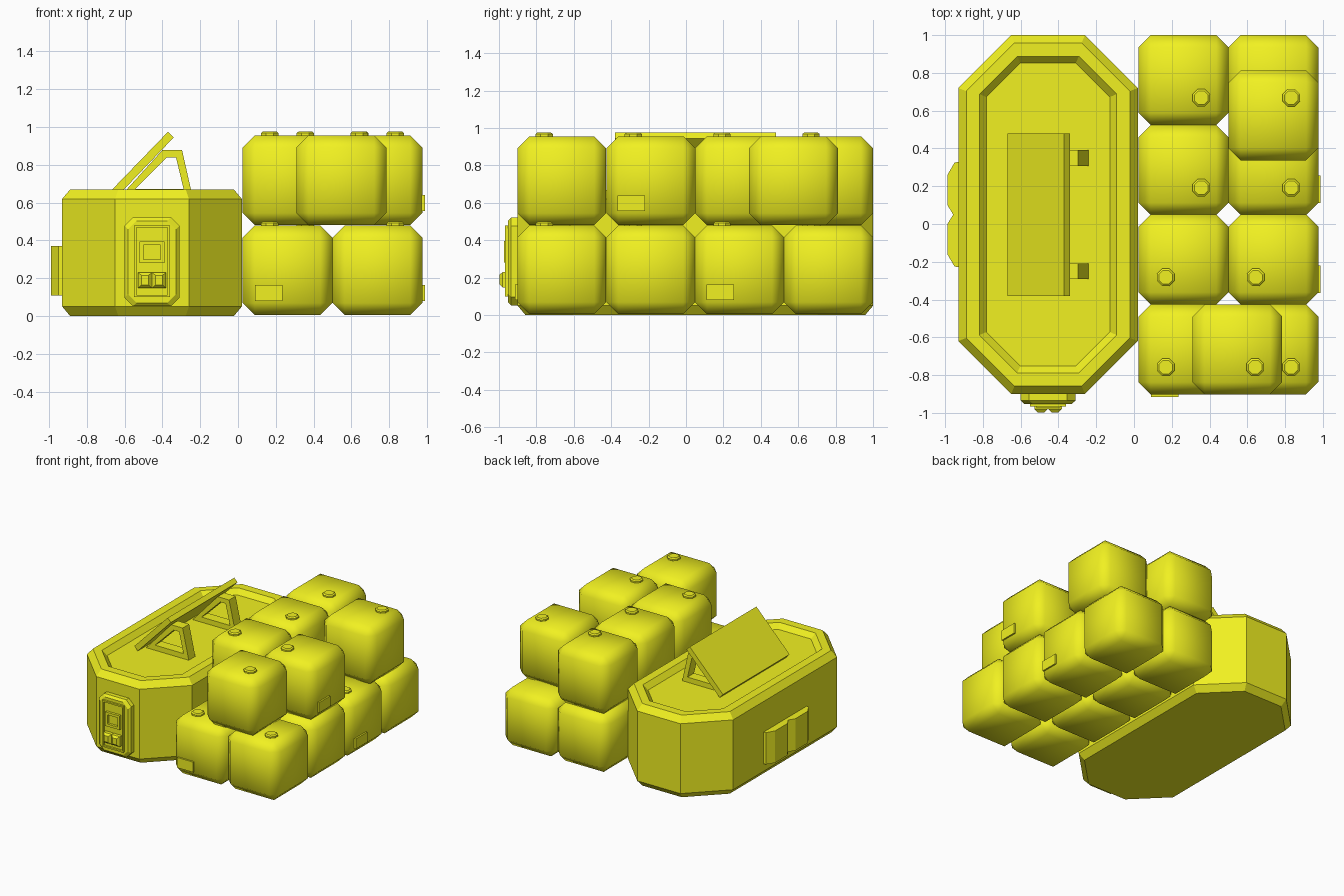
import bpy, bmesh
from mathutils import Vector

if "Cube" in bpy.data.objects:
    bpy.data.objects.remove(bpy.data.objects["Cube"])

yellow = bpy.data.materials.new("yellow")
yellow.diffuse_color = (0.88, 0.88, 0.015, 1)
yellow.use_nodes = True
yellow.node_tree.nodes["Principled BSDF"].inputs["Base Color"].default_value = yellow.diffuse_color


def finish(name, bm, smooth=False):
    bmesh.ops.recalc_face_normals(bm, faces=bm.faces)
    for f in bm.faces:
        f.smooth = smooth
    me = bpy.data.meshes.new(name)
    bm.to_mesh(me)
    bm.free()
    me.materials.append(yellow)
    ob = bpy.data.objects.new(name, me)
    bpy.context.collection.objects.link(ob)
    return ob


def loft(name, rings, closed=False):
    """Skin equal-length rings; cap the ends, or join last to first."""
    bm = bmesh.new()
    vs = [[bm.verts.new(p) for p in r] for r in rings]
    n = len(vs[0])
    pairs = list(zip(vs, vs[1:])) + ([(vs[-1], vs[0])] if closed else [])
    for a, b in pairs:
        for i in range(n):
            j = (i + 1) % n
            bm.faces.new((a[i], a[j], b[j], b[i]))
    if not closed:
        bm.faces.new(vs[0])
        bm.faces.new(vs[-1])
    return finish(name, bm)


def octagon(cx, cy, hx, hy, c):
    """Rectangle outline with corners cut by c."""
    quarter = [(hx, hy - c), (hx - c, hy)]
    pts = quarter + [(-x, y) for x, y in quarter[::-1]]
    pts += [(-x, -y) for x, y in pts]
    return [(cx + x, cy + y) for x, y in pts]


def rect(x0, x1, z0, z1, y):
    return [(x0, y, z0), (x1, y, z0), (x1, y, z1), (x0, y, z1)]


# Eight-sided main body with bevelled rims and a sunken top
body = [(0.042, 0.0, 0.255), (0, 0.05, 0.28), (0, 0.62, 0.28), (0.042, 0.67, 0.255),
        (0.112, 0.67, 0.20), (0.148, 0.63, 0.18)]
loft("main_body", [[(x, y, z) for x, y in octagon(-0.455, 0.05, 0.475 - d, 0.95 - d, c)]
                   for d, z, c in body])

# Tilted panel
tilt = [(-0.67, 0.665), (-0.37, 0.975), (-0.34, 0.945), (-0.64, 0.632)]
loft("tilted_panel", [[(x, y, z) for x, z in tilt] for y in (-0.38, 0.48)])

# Two support frames below the panel
outer = [(-0.625, 0.63), (-0.40, 0.878), (-0.296, 0.878), (-0.24, 0.63)]
inner = [(-0.545, 0.672), (-0.376, 0.84), (-0.328, 0.84), (-0.288, 0.672)]
for side, y in (("front", -0.25), ("back", 0.35)):
    loft(side + "_panel_support",
         [[(x, y + dy, z) for x, z in prof] for prof, dy in
          ((outer, -0.042), (outer, 0.042), (inner, 0.042), (inner, -0.042))], closed=True)

# Front control plate
plate = [(0, -0.89), (0, -0.935), (0.018, -0.952)]
loft("control_plate", [[(x, y, z) for x, z in octagon(-0.455, 0.287, 0.145 - d, 0.235 - d, 0.045)]
                       for d, y in plate])


def frame(name, x0, x1, z0, z1, t, y0, y1):
    a, b = (x0, x1, z0, z1), (x0 + t, x1 - t, z0 + t, z1 - t)
    loft(name, [rect(*a, y0), rect(*a, y1), rect(*b, y1), rect(*b, y0)], closed=True)


frame("control_frame", -0.55, -0.36, 0.10, 0.48, 0.012, -0.945, -0.967)
frame("screen_frame", -0.52, -0.39, 0.28, 0.395, 0.02, -0.945, -0.972)

# Pair of control buttons
for side, x in (("left", -0.492), ("right", -0.418)):
    loft(side + "_button", [rect(x - 0.036, x + 0.036, 0.148, 0.23, -0.945),
                            rect(x - 0.036, x + 0.036, 0.148, 0.23, -0.98),
                            rect(x - 0.018, x + 0.018, 0.165, 0.215, -0.998)])

# Double-humped block on the left wall
hump = [(-0.92, 0.33), (-0.95, 0.325), (-0.988, 0.26), (-0.988, 0.10), (-0.957, 0.05),
        (-0.988, 0.0), (-0.988, -0.16), (-0.95, -0.225), (-0.92, -0.23)]
loft("side_block", [[(x, y, z) for x, y in hump] for z in (0.11, 0.37)])

# Stacked rounded containers: centre x, centre y, layer, cap offset signs
S = 0.475
X, Y = (0.262, 0.738), (-0.664, -0.188, 0.286, 0.762)
boxes = [(x, y, 0, 1, -1) for x in X for y in Y]
boxes[0] = (X[0], Y[0], 0, -1, -1)
boxes += [(0.547, Y[0], 1, 1, -1), (X[0], Y[1], 1, -1, -1), (X[1], Y[1], 1, -1, -1),
          (X[0], Y[2], 1, 1, -1), (X[0], Y[3], 1, 1, -1), (X[1], 0.575, 1, 1, 1)]
for i, (x, y, layer, sx, sy) in enumerate(boxes):
    z = 0.2425 + layer * 0.476
    bm = bmesh.new()
    bmesh.ops.create_cube(bm, size=S)
    bmesh.ops.bevel(bm, geom=bm.edges[:], offset=0.064, segments=1, affect='EDGES')
    finish(f"container_{i + 1}", bm, True).location = (x, y, z)
    # Eight-sided cap on top
    cap = [(0.046, -0.01), (0.046, 0.012), (0.036, 0.02)]
    cx, cy, top = x + sx * 0.094, y + sy * 0.094, z + S / 2
    loft(f"container_cap_{i + 1}", [[(px, py, top + h) for px, py in
                                     octagon(cx, cy, r, r, r * 0.586)] for r, h in cap])


# Raised labels on the outward faces
def block(name, lo, hi):
    bm = bmesh.new()
    bmesh.ops.create_cube(bm, size=1)
    lo, hi = Vector(lo), Vector(hi)
    bmesh.ops.scale(bm, vec=hi - lo, verts=bm.verts)
    bmesh.ops.translate(bm, vec=(lo + hi) / 2, verts=bm.verts)
    finish(name, bm)


block("front_label", (0.09, -0.915, 0.08), (0.235, -0.88, 0.163))
block("right_lower_label", (0.96, 0.11, 0.08), (0.988, 0.257, 0.163))
block("right_upper_label", (0.96, -0.365, 0.556), (0.988, -0.22, 0.64))
